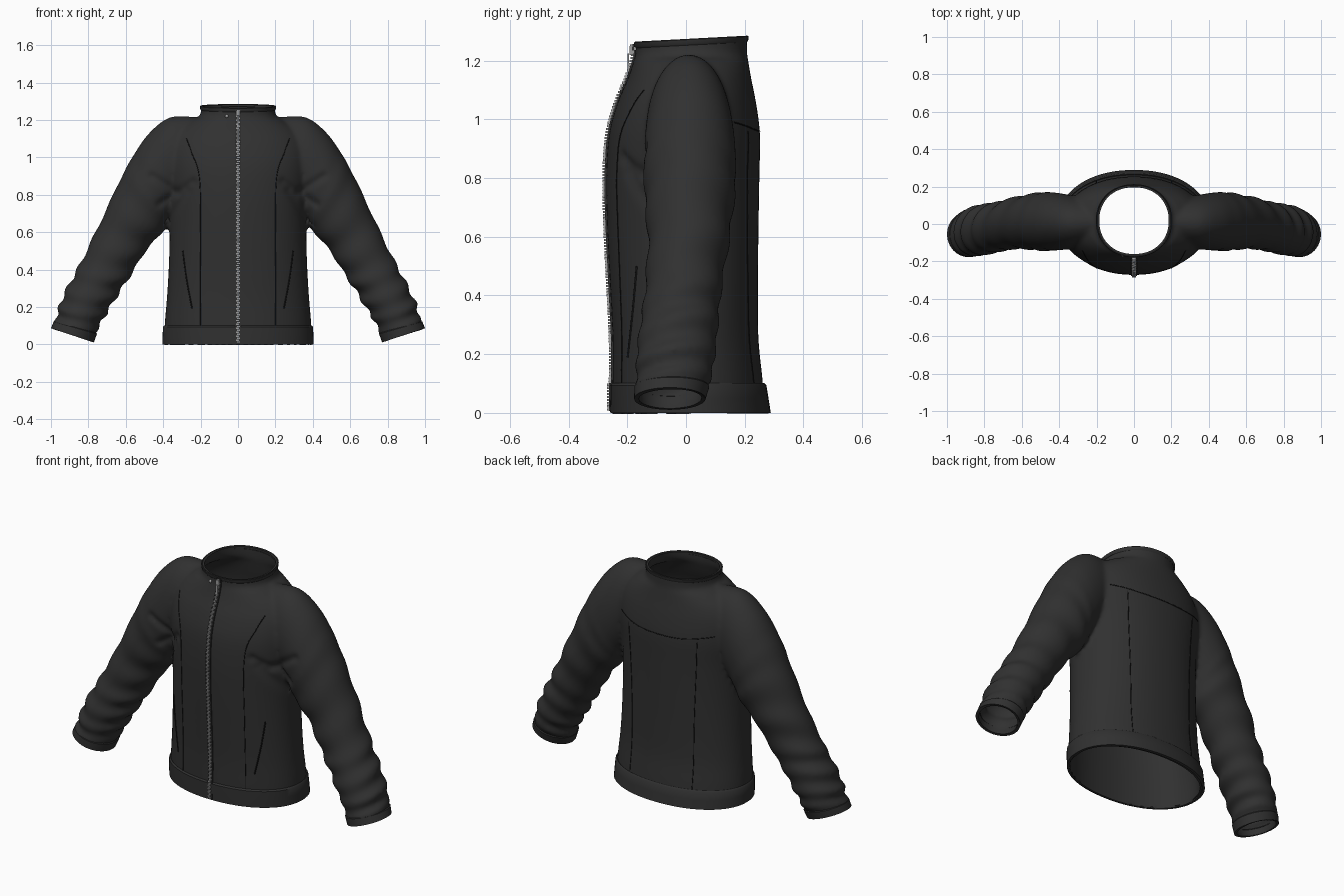
import bpy, bmesh, math
from mathutils import Vector
from mathutils.bvhtree import BVHTree
from mathutils.geometry import intersect_point_line

cube = bpy.data.objects.get("Cube")
if cube:
    bpy.data.objects.remove(cube, do_unlink=True)


def material(name, value, rough):
    m = bpy.data.materials.new(name)
    m.use_nodes = True
    m.diffuse_color = (value, value, value, 1)
    node = m.node_tree.nodes["Principled BSDF"]
    node.inputs["Base Color"].default_value = (value, value, value, 1)
    node.inputs["Roughness"].default_value = rough
    return m


CLOTH = material("charcoal cloth", 0.03, 0.8)
THREAD = material("black thread", 0.008, 0.9)
METAL = material("grey metal", 0.33, 0.5)


def spline_rows(rows, steps):
    """Catmull-Rom interpolation of number rows."""
    out = []
    for i in range(len(rows) - 1):
        p = [rows[max(0, min(len(rows) - 1, i + k))] for k in (-1, 0, 1, 2)]
        for s in range(steps):
            t = s / steps
            out.append([b + 0.5 * t * (c - a + t * (2*a - 5*b + 4*c - d + t * (3*(b - c) + d - a)))
                        for a, b, c, d in zip(*p)])
    return out + [list(rows[-1])]


def loft(bm, rings, caps=False):
    loops = [[bm.verts.new(p) for p in ring] for ring in rings]
    n = len(loops[0])
    for a, b in zip(loops, loops[1:]):
        for i in range(n):
            bm.faces.new((a[i], a[(i + 1) % n], b[(i + 1) % n], b[i]))
    if caps:
        bm.faces.new(loops[0])
        bm.faces.new(loops[-1])


def add_object(name, bm, mat):
    bmesh.ops.recalc_face_normals(bm, faces=bm.faces[:])
    me = bpy.data.meshes.new(name)
    bm.to_mesh(me)
    bm.free()
    me.materials.append(mat)
    ob = bpy.data.objects.new(name, me)
    bpy.context.collection.objects.link(ob)
    return ob


def bake(ob):
    dg = bpy.context.evaluated_depsgraph_get()
    me = bpy.data.meshes.new_from_object(ob.evaluated_get(dg))
    ob.modifiers.clear()
    ob.data = me


def thicken(ob, depth):
    mod = ob.modifiers.new("thickness", 'SOLIDIFY')
    mod.thickness = depth
    mod.offset = -1
    bake(ob)


def smooth(ob, angle=40):
    bpy.ops.object.select_all(action='DESELECT')
    ob.select_set(True)
    bpy.context.view_layer.objects.active = ob
    bpy.ops.object.shade_smooth_by_angle(angle=math.radians(angle))


def oval(z, w, front, back, n=72):
    ring = []
    for i in range(n):
        c, s = math.cos(math.tau * i / n), math.sin(math.tau * i / n)
        x = w * math.copysign(abs(c) ** 0.94, c)
        y = (front + back) / 2 + (back - front) / 2 * math.copysign(abs(s) ** 0.94, s)
        ring.append(Vector((x, y, z)))
    return ring


def sleeve_ring(row, side, t=0, fold=0, grow=1, n=48):
    px, pz, qx, qz, front, back = row
    ring = []
    for i in range(n):
        a = math.tau * i / n
        wave = math.sin(math.tau * 10.5 * t + 1.7 * math.sin(a + 0.5 * side) + 3 * t)
        r = grow * (1 + fold * wave * (0.7 + 0.3 * math.cos(2 * a + 9 * t)))
        c, s = r * math.cos(a) / 2, r * math.sin(a) / 2
        ring.append(Vector((side * ((px + qx) / 2 + c * (px - qx)),
                            (front + back) / 2 + s * (back - front),
                            (pz + qz) / 2 + c * (pz - qz))))
    return ring


# Torso profile: height, half width, front, back
TORSO = [(-.06, .395, -.25, .272), (.1, .392, -.25, .262), (.25, .38, -.25, .247),
         (.42, .37, -.258, .245), (.62, .365, -.268, .247), (.8, .37, -.272, .25),
         (.95, .385, -.262, .252), (1.06, .375, -.232, .238), (1.14, .33, -.198, .222),
         (1.2, .25, -.178, .212), (1.23, .2, -.172, .208), (1.36, .198, -.17, .208)]
# Sleeve sections: upper edge x z, lower edge x z, front, back
SLEEVE = [(.22, 1.215, .2, .85, -.1, .12), (.36, 1.215, .29, .76, -.13, .15),
          (.47, 1.135, .33, .72, -.14, .165), (.56, 1.01, .36, .68, -.145, .17),
          (.64, .86, .395, .61, -.14, .165), (.74, .645, .485, .51, -.13, .145),
          (.83, .46, .57, .375, -.14, .12), (.89, .345, .64, .27, -.155, .11),
          (.945, .235, .7, .17, -.168, .1), (.97, .15, .745, .095, -.17, .085),
          (.995, .085, .775, .012, -.172, .062), (1.02, .02, .8, -.06, -.174, .05)]

# Jacket body: torso and sleeves fused into one soft surface
bm = bmesh.new()
loft(bm, [oval(*r) for r in spline_rows(TORSO, 4)], caps=True)
sections = spline_rows(SLEEVE, 8)
for side in (-1, 1):
    rings = []
    for i, row in enumerate(sections):
        t = i / (len(sections) - 1)
        fold = 0.085 * max(0, min(1, (t - 0.22) / 0.45)) * max(0, min(1, (0.93 - t) / 0.08))
        rings.append(sleeve_ring(row, side, t, fold))
    loft(bm, rings, caps=True)
body = add_object("jacket_body", bm, CLOTH)
remesh = body.modifiers.new("fuse", 'REMESH')
remesh.mode = 'VOXEL'
remesh.voxel_size = 0.012
relax = body.modifiers.new("relax", 'SMOOTH')
relax.factor = 0.5
relax.iterations = 6
bake(body)

# Open the hem, neck and cuffs, then press creases into the chest
bm = bmesh.new()
bm.from_mesh(body.data)
cuts = [((0, 0, .006), (0, 0, -1)), ((0, .02, 1.272), (0, -.053, 1))]
cuts += [((s * .885, 0, .0485), (s * .073, 0, -.22)) for s in (-1, 1)]
for co, no in cuts:
    bmesh.ops.bisect_plane(bm, geom=bm.verts[:] + bm.edges[:] + bm.faces[:],
                           plane_co=co, plane_no=Vector(no).normalized(), clear_outer=True)
CREASES = [((.39, .63), (.27, .82)), ((.42, .75), (.24, .87)), ((.46, .9), (.32, .81))]
for v in bm.verts:
    if v.co.y < -0.05 and v.co.z > 0.5:
        p = Vector((abs(v.co.x), v.co.z, 0))
        for a, b in CREASES:
            a, b = Vector((*a, 0)), Vector((*b, 0))
            near, f = intersect_point_line(p, a, b)
            d = (p - a.lerp(b, max(0, min(1, f)))).length
            v.co.y += 0.012 * math.exp(-(d / 0.02) ** 2)
surface = BVHTree.FromBMesh(bm)
bm.to_mesh(body.data)
bm.free()
body.data.materials.clear()
body.data.materials.append(CLOTH)
thicken(body, 0.01)
smooth(body, 50)

# Hem band
bm = bmesh.new()
loft(bm, [oval(z, w, f, b) for z, w, f, b in
          [(0, .404, -.258, .289), (.05, .403, -.259, .281),
           (.094, .401, -.259, .274), (.102, .394, -.252, .267)]])
hem = add_object("hem_band", bm, CLOTH)
thicken(hem, 0.014)
smooth(hem)

# Collar edge, rising slightly to the back
bm = bmesh.new()
rings = []
for drop, grow in ((.022, 0), (.016, .004), (.003, .005), (0, .002)):
    ring = oval(0, .199 + grow, -.172 - grow, .208 + grow)
    for p in ring:
        p.z = 1.265 + (p.y + .17) * .053 - drop
    rings.append(ring)
loft(bm, rings)
collar = add_object("collar_edge", bm, CLOTH)
thicken(collar, 0.014)
smooth(collar)

# Cuff bands
for side, label in ((1, "left"), (-1, "right")):
    bm = bmesh.new()
    rings = []
    for f, grow in ((.4, 1), (.46, 1.04), (.75, 1.04), (1, 1.04)):
        row = [a + (b - a) * f for a, b in zip(SLEEVE[-3], SLEEVE[-2])]
        rings.append(sleeve_ring(row, side, grow=grow))
    loft(bm, rings)
    cuff = add_object(label + "_cuff", bm, CLOTH)
    thicken(cuff, 0.012)
    smooth(cuff)


def on_surface(x, z, face):
    hit = surface.ray_cast(Vector((x, face * 2, z)), Vector((0, -face, 0)))[0]
    return hit if hit else Vector((x, face * 0.25, z))


def seam(name, points, face, depth=0.0025, steps=10):
    """Thread line laid over the cloth."""
    curve = bpy.data.curves.new(name, 'CURVE')
    curve.dimensions = '3D'
    curve.bevel_depth = depth
    curve.bevel_resolution = 1
    path = [on_surface(x, z, face) for x, z in spline_rows(points, steps)]
    line = curve.splines.new('POLY')
    line.points.add(len(path) - 1)
    for pt, co in zip(line.points, path):
        pt.co = (*co, 1)
    curve.materials.append(THREAD)
    bpy.context.collection.objects.link(bpy.data.objects.new(name, curve))


# Seams and pocket openings
for side, label in ((1, "left"), (-1, "right")):
    seam(label + "_front_seam", [(side * x, z) for x, z in
         ((.2, .1), (.2, .5), (.205, .88), (.25, 1.03), (.275, 1.1))], -1)
    seam(label + "_back_seam", [(side * x, z) for x, z in
         ((.2, .1), (.2, .5), (.22, .96))], 1)
    seam(label + "_pocket", [(side * x, z) for x, z in
         ((.295, .5), (.275, .35), (.245, .19))], -1, 0.004)
seam("back_yoke_seam", [(-.3, .99), (-.15, .965), (0, .96), (.15, .965), (.3, .99)], 1)


def box(bm, centre, size):
    made = bmesh.ops.create_cube(bm, size=1)["verts"]
    bmesh.ops.scale(bm, vec=size, verts=made)
    bmesh.ops.translate(bm, vec=centre, verts=made)


def zip_y(z):
    return on_surface(0, min(z, 1.25), -1).y - (0.006 if z < 0.1 or z > 1.24 else 0)


# Zip tape and interlocking teeth
tape, teeth = bmesh.new(), bmesh.new()
pitch = 0.0105
for i in range(119):
    z = 0.012 + i * pitch
    y = zip_y(z)
    box(tape, (0, y - .002, z), (.03, .008, pitch * 1.1))
    box(teeth, ((-1) ** i * .003, y - .008, z), (.015, .011, .0075))
add_object("zip_tape", tape, CLOTH)
add_object("zip_teeth", teeth, METAL)

# Zip slider, hanging pull and collar snap
bm = bmesh.new()
box(bm, (0, zip_y(1.235) - .014, 1.235), (.022, .012, .03))
box(bm, (0, zip_y(1.19) - .016, 1.195), (.013, .006, .06))
add_object("zip_pull", bm, METAL)
bm = bmesh.new()
bmesh.ops.create_uvsphere(bm, u_segments=16, v_segments=8, radius=0.009)
bmesh.ops.translate(bm, vec=on_surface(-.06, 1.22, -1), verts=bm.verts[:])
smooth(add_object("collar_snap", bm, METAL))
